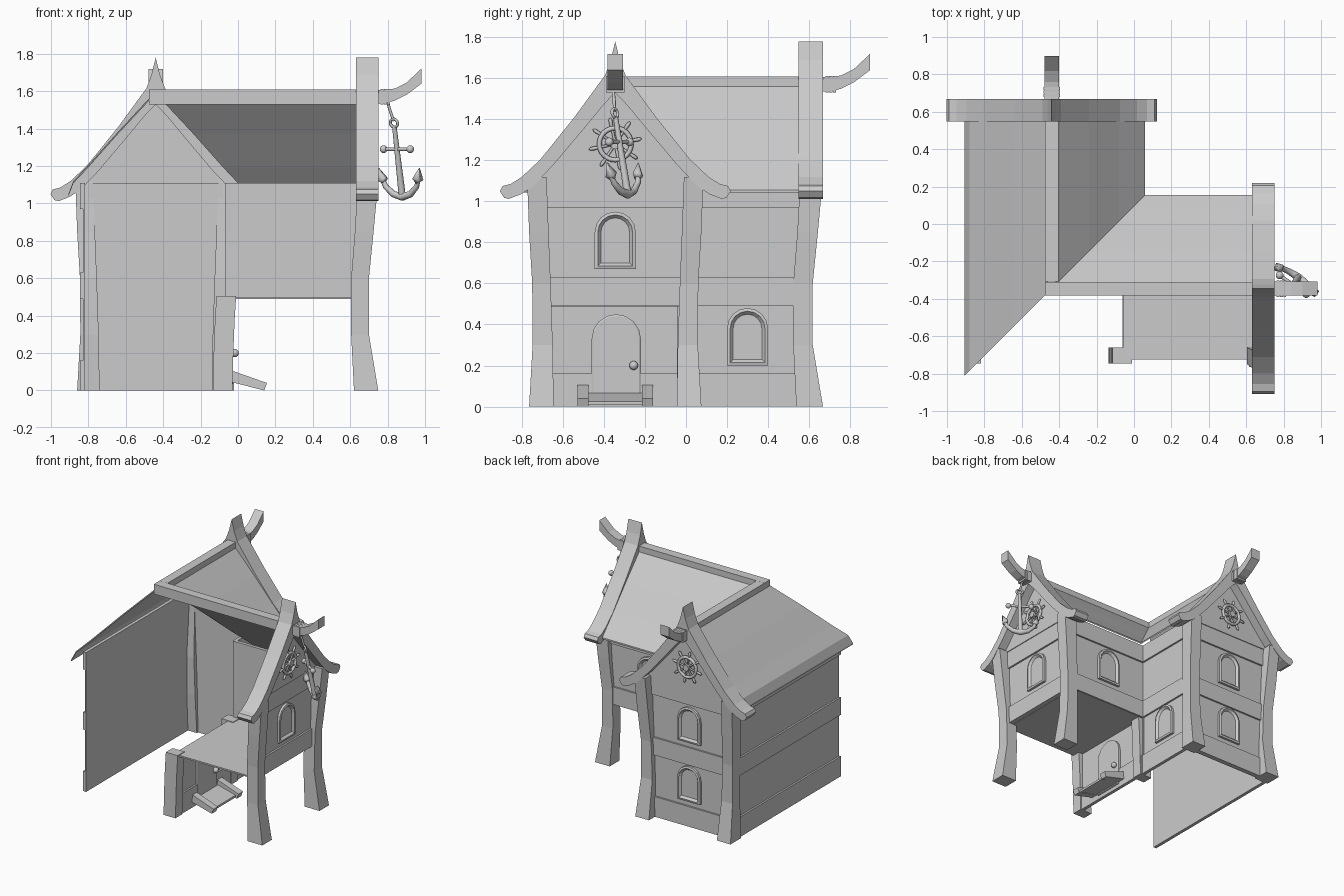
import bpy, bmesh
from math import sin, cos, pi
from mathutils import Vector

if "Cube" in bpy.data.objects:
    bpy.data.objects.remove(bpy.data.objects["Cube"])

# Local frames: (along, outward, up) -> world
CX, CY = -0.44, -0.345
world = lambda x, y, z: (x, y, z)
wing_a = lambda d, o, z: (CX + d, o - 0.082, z)       # gable facing back
wing_b = lambda d, o, z: (o, CY + d, z)               # gable facing right
left = lambda s, o, z: (CX - o, s, z)
inner = lambda s, o, z: (CX + o, s, z)
rear = lambda s, o, z: (s, CY + o, z)


def part(name, shapes, m=world, smooth=False):
    """Loft each shape (rings, closed) into one object."""
    bm = bmesh.new()
    for rings, closed in shapes:
        vs = [[bm.verts.new(m(*p)) for p in r] for r in rings]
        n = len(vs[0])
        for a, b in zip(vs, vs[1:] + vs[:1] if closed else vs[1:]):
            for i in range(n):
                j = (i + 1) % n
                bm.faces.new((a[i], a[j], b[j], b[i]))
        if not closed:
            bm.faces.new(vs[0])
            bm.faces.new(vs[-1])
    bmesh.ops.recalc_face_normals(bm, faces=bm.faces[:])
    for f in bm.faces:
        f.smooth = smooth and len(f.verts) == 4
    me = bpy.data.meshes.new(name)
    bm.to_mesh(me)
    bm.free()
    ob = bpy.data.objects.new(name, me)
    bpy.context.collection.objects.link(ob)
    return ob


def quad(x0, x1, y0, y1, z):
    return [(x0, y0, z), (x1, y0, z), (x1, y1, z), (x0, y1, z)]


def box(x0, x1, y0, y1, z0, z1):
    return ([quad(x0, x1, y0, y1, z0), quad(x0, x1, y0, y1, z1)], False)


def tube(pts, radii, sides=8, closed=False):
    pts = [Vector(p) for p in pts]
    if not isinstance(radii, (list, tuple)):
        radii = [radii] * len(pts)
    rings, n, u = [], len(pts), None
    for i, p in enumerate(pts):
        a = pts[i - 1] if i or closed else p
        b = pts[(i + 1) % n] if i < n - 1 or closed else p
        t = (b - a).normalized()
        u = t.orthogonal() if u is None else u - t * u.dot(t)
        u.normalize()
        v = t.cross(u)
        rings.append([tuple(p + radii[i] * (cos(k * 2 * pi / sides) * u + sin(k * 2 * pi / sides) * v))
                      for k in range(sides)])
    return (rings, closed)


def ball(c, r):
    ks = [k * pi / 8 for k in range(9)]
    return tube([(c[0], c[1], c[2] - r * cos(k)) for k in ks], [max(r * sin(k), 0.001) for k in ks], 12)


def arch(c, w, z0, z1, o):
    pts = [(c - w, o, z0), (c + w, o, z0)]
    h = min(w, z1 - z0)
    return pts + [(c + w * cos(k * pi / 8), o, z1 - h + h * sin(k * pi / 8)) for k in range(9)]


def window(name, c, z, face, m):
    part(name, [([arch(c, .10, z, z + .28, face - .02), arch(c, .10, z, z + .28, face + .018),
                  arch(c, .085, z + .015, z + .265, face + .022),
                  arch(c, .07, z + .03, z + .25, face + .005)], False)], m)


# Horizontal board courses: z0, z1, extra thickness
COURSES = [(0, .16, .014), (.16, .49, 0), (.49, .63, .014), (.63, .97, 0), (.97, 1.11, .014)]


def wall(name, s0, s1, face, m, lo=0, hi=2):
    part(name, [box(s0, s1, face - .012, face + e, a, b)
                for a, b, e in COURSES if a >= lo and b <= hi], m)


# Curved bargeboard as (outer, inner) point pairs from peak to tip
BARGE = [((0, 1.78), (0, 1.53)), ((.022, 1.69), (.03, 1.50)), ((.05, 1.615), (.07, 1.455)),
         ((.2, 1.41), (.14, 1.37)), ((.365, 1.205), (.30, 1.18)), ((.455, 1.12), (.40, 1.075)),
         ((.51, 1.085), (.46, 1.035)), ((.55, 1.075), (.52, 1.012)), ((.563, 1.05), (.542, 1.018))]
# Post: z, inner d, outer d, back o, front o
POST = [(0, .30, .42, .62, .75), (.3, .305, .403, .605, .70), (.6, .315, .405, .605, .70),
        (.85, .325, .42, .625, .725), (1.12, .335, .43, .64, .75)]
HORN = [(.70, 1.535, 1.61), (.78, 1.535, 1.605), (.84, 1.55, 1.615), (.90, 1.58, 1.645), (.98, 1.64, 1.72)]


def roof(name, sign, c, m):
    prof = [(.02, 1.578), (.2, 1.385), (.36, 1.205), (.44, 1.12), (.50 if sign > 0 else .465, 1.055)]
    part(name, [([[(sign * d, c + sign * d, z), (sign * d, .66, z), (sign * d, .66, z - .012),
                   (sign * d, c + sign * d, z - .012)] for d, z in prof], False)], m)


def gable(tag, m, lo, ridge_start):
    # Bargeboard pair with pointed peak
    pairs = [((-a[0], a[1]), (-b[0], b[1])) for a, b in BARGE[:0:-1]] + BARGE
    part(tag + "_bargeboard", [([[(a[0], .63, a[1]), (a[0], .75, a[1]), (b[0], .75, b[1]), (b[0], .63, b[1])]
                                 for a, b in pairs], False)], m)
    # Bowed corner posts
    for side, s in (("left", -1), ("right", 1)):
        part(f"{tag}_{side}_post", [([quad(s * i, s * e, b, f, z) for z, i, e, b, f in POST], False)], m)
    # Wall boards and triangular gable
    part(tag + "_wall", [box(-.36, .36, .635, .66 + e, a, b) for a, b, e in COURSES if a >= lo], m)
    tri = [(-.37, 1.11), (.37, 1.11), (.37, 1.14), (0, 1.55), (-.37, 1.14)]
    part(tag + "_gable", [([[(d, o, z) for d, z in tri] for o in (.645, .68)], False)], m)
    window(tag + "_upper_window", 0, .67, .66, m)
    # Ridge beam, upturned horn and rope wraps
    part(tag + "_ridge", [box(-.036, .036, ridge_start, .66, 1.53, 1.608)], m)
    part(tag + "_horn", [([[(-.038, o, a), (.038, o, a), (.038, o, b), (-.038, o, b)]
                           for o, a, b in HORN], False)], m)
    part(tag + "_horn_wraps", [box(-.044, .044, o, o + .016, 1.53, 1.612) for o in (.762, .780, .798)], m)
    # Ship's wheel
    ring = [(.078 * cos(k * pi / 12), .695, 1.28 + .078 * sin(k * pi / 12)) for k in range(24)]
    shapes = [tube(ring, .012, 8, True), tube([(0, .67, 1.28), (0, .715, 1.28)], .025, 12)]
    for k in range(8):
        c, s = cos(k * pi / 4 + .2), sin(k * pi / 4 + .2)
        rs = (.01, .085, .105, .122, .13)
        shapes.append(tube([(r * c, .695, 1.28 + r * s) for r in rs], [.007, .007, .010, .009, .003], 6))
    part(tag + "_wheel", shapes, m, True)


gable("back", wing_a, 0, -.226)
gable("right", wing_b, .49, -.476)
window("back_lower_window", 0, .20, .66, wing_a)

# Mitred roof slopes meeting in the valley
roof("left_roof", -1, CY + .082, wing_a)
roof("inner_roof", 1, CY + .082, wing_a)
roof("rear_roof", 1, CX, wing_b)

# Side walls
wall("left_wall", -.745, .57, .39, left)
wall("inner_wall", .03, .57, .385, inner)
wall("rear_wall", -.055, .65, .385, rear, .49)
window("inner_wall_window", .30, .20, .385, inner)
window("rear_wall_window", .29, .67, .385, rear)

# Raised floor over the open bay
part("floor", [box(-.06, .635, -.725, .045, .488, .50)])

# Entrance wall, end posts, door and knob
wall("door_wall", -.72, .05, .39, inner, 0, .49)
for name, y in (("door_front_post", -.745), ("door_back_post", -.045)):
    part(name, [([quad(-.135 + e, -.03 + e, y, y + .085, z)
                  for z, e in ((0, 0), (.2, .005), (.38, .012), (.505, .02))], False)])
part("door", [([arch(-.34, .12, .03, .45, .38), arch(-.34, .12, .03, .45, .408),
                arch(-.34, .112, .035, .442, .413)], False)], inner)
part("door_knob", [ball((-.017, -.255, .20), .022), tube([(-.035, -.255, .2), (-.02, -.255, .2)], .01)], smooth=True)

# Sloping step with side rails
slope = [(-.035, .045), (.14, 0), (.155, .04), (-.03, .105)]
for name, y in (("step_left_rail", -.53), ("step_right_rail", -.215)):
    part(name, [([[(x, w, z) for x, z in slope] for w in (y, y + .055)], False)])
tread = [(-.035, .045), (.13, .008), (.13, .025), (-.03, .066)]
part("step_tread", [([[(x, w, z) for x, z in tread] for w in (-.476, -.214)], False)])

# Anchor hanging from the right horn
def at(t, z):
    k = (1.42 - z) / .38
    return (.835 + .043 * k + .115 * t, -.345 + .06 * k - .08 * t, z)

loop = [at(.17 * cos(k * pi / 6), 1.43 + .022 * sin(k * pi / 6)) for k in range(12)]
shapes = [tube(loop, .008, 6, True),
          tube([at(0, 1.41), at(0, 1.3), at(0, 1.04)], [.012, .014, .019]),
          tube([at(-.6, 1.29), at(.6, 1.29)], .010),
          ball(at(-.62, 1.29), .021), ball(at(.62, 1.29), .021)]
arm = [(-.9, 1.15), (-.72, 1.09), (-.4, 1.05), (0, 1.035), (.4, 1.05), (.72, 1.09), (.9, 1.15)]
shapes.append(tube([at(t, z) for t, z in arm], [.012, .015, .018, .022, .018, .015, .012]))
for s in (-1, 1):
    shapes.append(tube([at(s * .72, 1.12), at(s * .82, 1.13), at(s * .95, 1.19)], [.022, .03, .002], 4))
part("anchor", shapes, smooth=True)
part("anchor_rope", [tube([(.80, CY - .01, 1.54), (.815, CY - .005, 1.49), at(0, 1.44)], .008, 6)], smooth=True)
